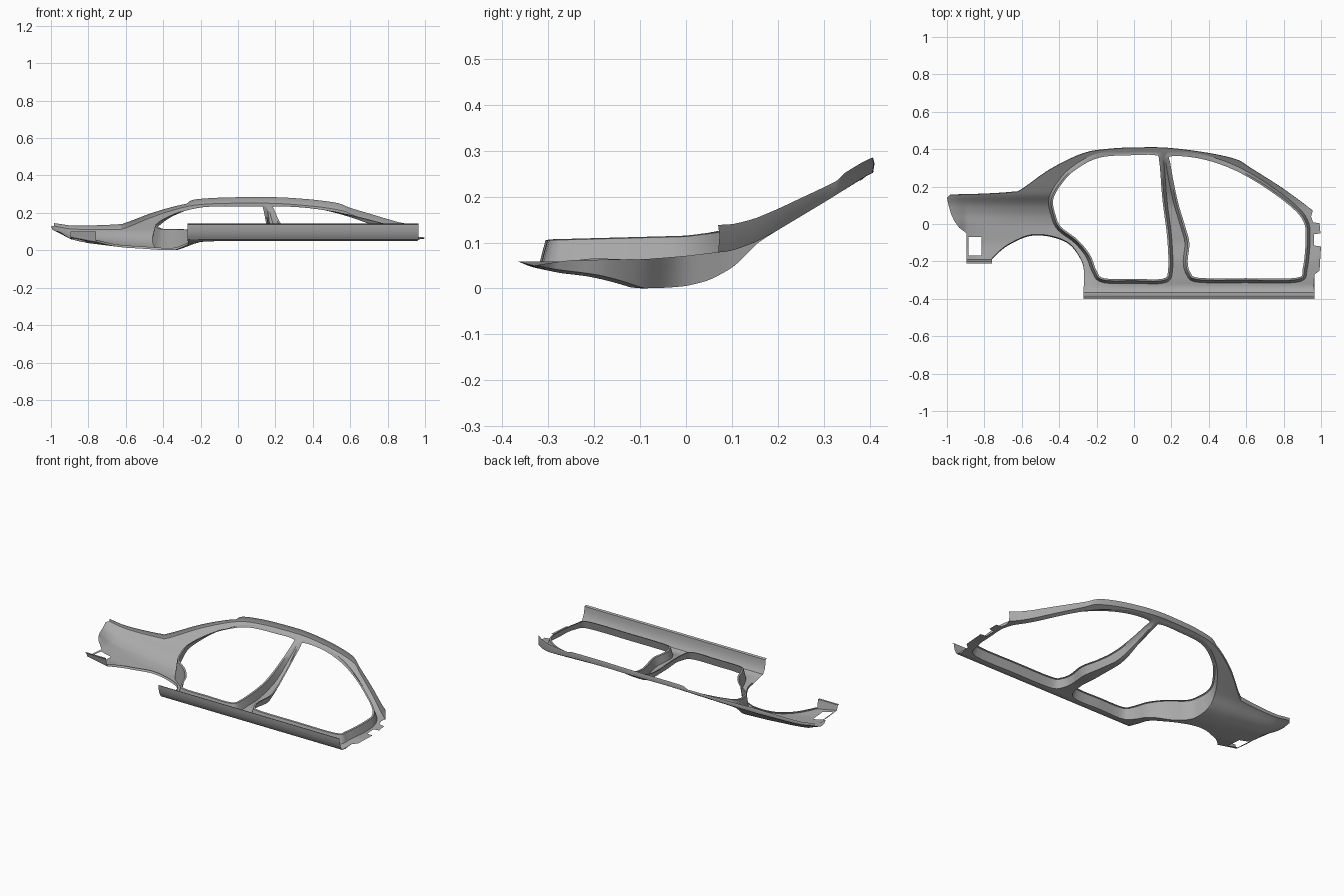
import bpy, bmesh, math
from mathutils import Vector
from mathutils.geometry import delaunay_2d_cdt

if "Cube" in bpy.data.objects:
    bpy.data.objects.remove(bpy.data.objects["Cube"])

grey = bpy.data.materials.new("primer grey")
grey.diffuse_color = (0.4, 0.4, 0.4, 1)
grey.use_nodes = True
grey.node_tree.nodes["Principled BSDF"].inputs["Base Color"].default_value = grey.diffuse_color


def lerp(table, t):
    if t <= table[0][0]:
        return table[0][1]
    for (a, u), (b, v) in zip(table, table[1:]):
        if t <= b:
            return u + (v - u) * (t - a) / (b - a)
    return table[-1][1]


def smooth(pts, n=5, closed=True):
    """Catmull-Rom curve through 2D points."""
    p = [Vector(q) for q in pts]
    m = len(p)
    at = (lambda i: p[i % m]) if closed else (lambda i: p[max(0, min(m - 1, i))])
    out = []
    for i in range(m if closed else m - 1):
        a, b, c, d = at(i - 1), at(i), at(i + 1), at(i + 2)
        for k in range(n):
            t = k / n
            out.append(0.5 * (2 * b + (c - a) * t + (2 * a - 5 * b + 4 * c - d) * t * t
                              + (3 * b - a - 3 * c + d) * t ** 3))
    return out if closed else out + [p[-1]]


def offset(loop, d):
    """Grow a clockwise loop by d."""
    m = len(loop)
    res = []
    for i in range(m):
        t = (loop[(i + 1) % m] - loop[i - 1]).normalized()
        res.append(loop[i] + Vector((-t.y, t.x)) * d)
    return res


def make(name, verts, faces, angle=50):
    me = bpy.data.meshes.new(name)
    me.from_pydata(verts, [], faces)
    ob = bpy.data.objects.new(name, me)
    bpy.context.collection.objects.link(ob)
    me.materials.append(grey)
    bpy.ops.object.select_all(action='DESELECT')
    ob.select_set(True)
    bpy.context.view_layer.objects.active = ob
    bpy.ops.object.shade_smooth_by_angle(angle=math.radians(angle))
    return ob


def strip(name, rows, closed=False):
    n = len(rows[0])
    verts = [v for r in rows for v in r]
    faces = [(j * n + i, j * n + (i + 1) % n, (j + 1) * n + (i + 1) % n, (j + 1) * n + i)
             for j in range(len(rows) - 1) for i in range(n if closed else n - 1)]
    return make(name, verts, faces)


# Section heights across the panel
DOOR = [(-.365, .06), (-.34, .047), (-.3, .055), (-.2, .066), (-.1, .062), (0, .07), (.1, .082),
        (.15, .1), (.2, .127), (.3, .187), (.345, .215), (.38, .238), (.41, .255)]
QUARTER = [(-.365, .06), (-.34, .047), (-.28, .026), (-.2, .013), (-.1, 0), (0, .003), (.05, .015),
           (.1, .042), (.13, .07), (.15, .095), (.2, .127), (.3, .187), (.345, .215), (.41, .255)]
REAR = [(-1, .13), (-.95, .095), (-.9, .06), (-.85, .047), (-.8, .038), (-.6, .013), (-.4, 0)]
FLANGE = [(-.3, .105), (0, .113), (.07, .122), (.15, .142), (.25, .182), (.37, .235)]


def height(x, y):
    def mix(yy):
        w = lerp([(-.33, 1), (-.08, 0)], x)
        return (w * lerp(QUARTER, yy) + (1 - w) * lerp(DOOR, yy)
                + lerp(REAR, x) * lerp([(0, 1), (.16, .25), (.25, 0)], yy))
    return (mix(y - .012) + 2 * mix(y) + mix(y + .012)) / 4


# Plan outlines
top = smooth([(-.985, .155), (-.8, .16), (-.65, .17), (-.6, .185), (-.45, .29), (-.275, .375),
              (-.13, .4), (.03, .407), (.19, .404), (.4, .377), (.55, .342), (.62, .30),
              (.8, .185), (.955, .07)], 8, False)
front = [Vector(p) for p in [(.947, .04), (.957, .008), (.992, .005), (.997, -.05), (.962, -.055),
                             (.962, -.115), (1, -.12), (.992, -.25), (.965, -.27), (.965, -.365),
                             (-.27, -.365)]]
arch = smooth([(-.266, -.27), (-.28, -.2), (-.345, -.11), (-.45, -.068), (-.56, -.065),
               (-.665, -.11), (-.72, -.15), (-.76, -.19)], 6, False)
tail = [Vector(p) for p in [(-.895, -.19), (-.895, -.05), (-.935, -.02), (-.96, .015),
                            (-.977, .05), (-.99, .095), (-1, .14)]]
outline = top + front + arch + tail

rear_door = smooth([(-.185, .355), (0, .368), (.115, .367), (.135, .335), (.152, .13), (.178, -.08),
                    (.182, -.25), (.15, -.293), (0, -.293), (-.16, -.29), (-.2, -.25),
                    (-.235, -.165), (-.3, -.085), (-.39, -.015), (-.42, .05), (-.432, .13),
                    (-.39, .21), (-.315, .288)])
front_door = smooth([(.2, .362), (.35, .35), (.51, .30), (.67, .215), (.83, .1), (.905, .015),
                     (.918, -.08), (.902, -.24), (.865, -.288), (.6, -.29), (.35, -.288),
                     (.302, -.26), (.287, -.2), (.296, -.1), (.27, 0), (.232, .13), (.195, .32)])
tab_hole = [Vector(p) for p in [(-.885, -.07), (-.815, -.07), (-.815, -.168), (-.885, -.168)]]
edges_of_doors = [offset(rear_door, .024), offset(front_door, .024)]


def inside(p, loop):
    hit = False
    for a, b in zip(loop, loop[1:] + loop[:1]):
        if (a.y > p.y) != (b.y > p.y) and p.x < a.x + (b.x - a.x) * (p.y - a.y) / (b.y - a.y):
            hit = not hit
    return hit


# Outer skin: fine triangulated sheet with door openings, lifted to its height
loops = [outline] + edges_of_doors + [tab_hole]
pts, edges = [], []
for lp in loops:
    s = len(pts)
    pts += lp
    edges += [(s + i, s + (i + 1) % len(lp)) for i in range(len(lp))]
for i in range(-66, 67):
    for j in range(-24, 28):
        p = Vector((i * .015 + (j % 2) * .0075, j * .015))
        if inside(p, outline) and not any(inside(p, h) for h in loops[1:]):
            pts.append(p)
v2, _, f2, _, _, _ = delaunay_2d_cdt(pts, edges, [], 0, 1e-5)
keep = []
for f in f2:
    c = sum((v2[i] for i in f), Vector((0, 0))) / len(f)
    if inside(c, outline) and not any(inside(c, h) for h in loops[1:]):
        keep.append(tuple(reversed(f)))
skin = make("side_panel", [(v.x, v.y, height(v.x, v.y)) for v in v2], keep)
bm = bmesh.new()
bm.from_mesh(skin.data)
bmesh.ops.delete(bm, geom=[v for v in bm.verts if not v.link_faces], context='VERTS')
bm.to_mesh(skin.data)
bm.free()

# Door opening returns: steep wall and a flat sealing lip
for name, lp, edge in (("rear_door_flange", rear_door, edges_of_doors[0]),
                       ("front_door_flange", front_door, edges_of_doors[1])):
    wall = offset(lp, .010)
    strip(name, [[(p.x, p.y, height(p.x, p.y)) for p in edge],
                 [(p.x, p.y, lerp(FLANGE, p.y)) for p in wall],
                 [(p.x, p.y, lerp(FLANGE, p.y) + .002) for p in lp]], True)

# Upturned edge along deck, roof and windscreen pillar
LIP = [(-1, .015), (-.6, .028), (-.275, .015), (-.25, .03), (.54, .036), (.58, .03),
       (.8, .048), (.95, .06)]
strip("roof_edge", [[(p.x, p.y, height(p.x, p.y)) for p in top],
                    [(p.x, p.y + .003, height(p.x, p.y) + .6 * lerp(LIP, p.x)) for p in top],
                    [(p.x, p.y, height(p.x, p.y) + lerp(LIP, p.x)) for p in top]])

# Sill: curved skirt with a weld lip
profile = [(-.365, .06), (-.374, .072), (-.382, .09), (-.388, .115), (-.39, .138), (-.402, .143)]
strip("sill", [[(x, y, z if i else height(x, y)) for x in
                [-.27 + 1.235 * k / 40 for k in range(41)]] for i, (y, z) in enumerate(profile)])

# Wheel arch inner lip
strip("wheel_arch_lip", [[(p.x, p.y, height(p.x, p.y)) for p in arch],
                         [(p.x, p.y + .006, height(p.x, p.y) + .012) for p in arch]])

# Bumper mounting tab: folded end
xs = (-.895, -.76)
strip("rear_tab_fold", [[(x, -.19, height(x, -.19)) for x in xs],
                        [(x, -.2, .10) for x in xs], [(x, -.212, .10) for x in xs]])
